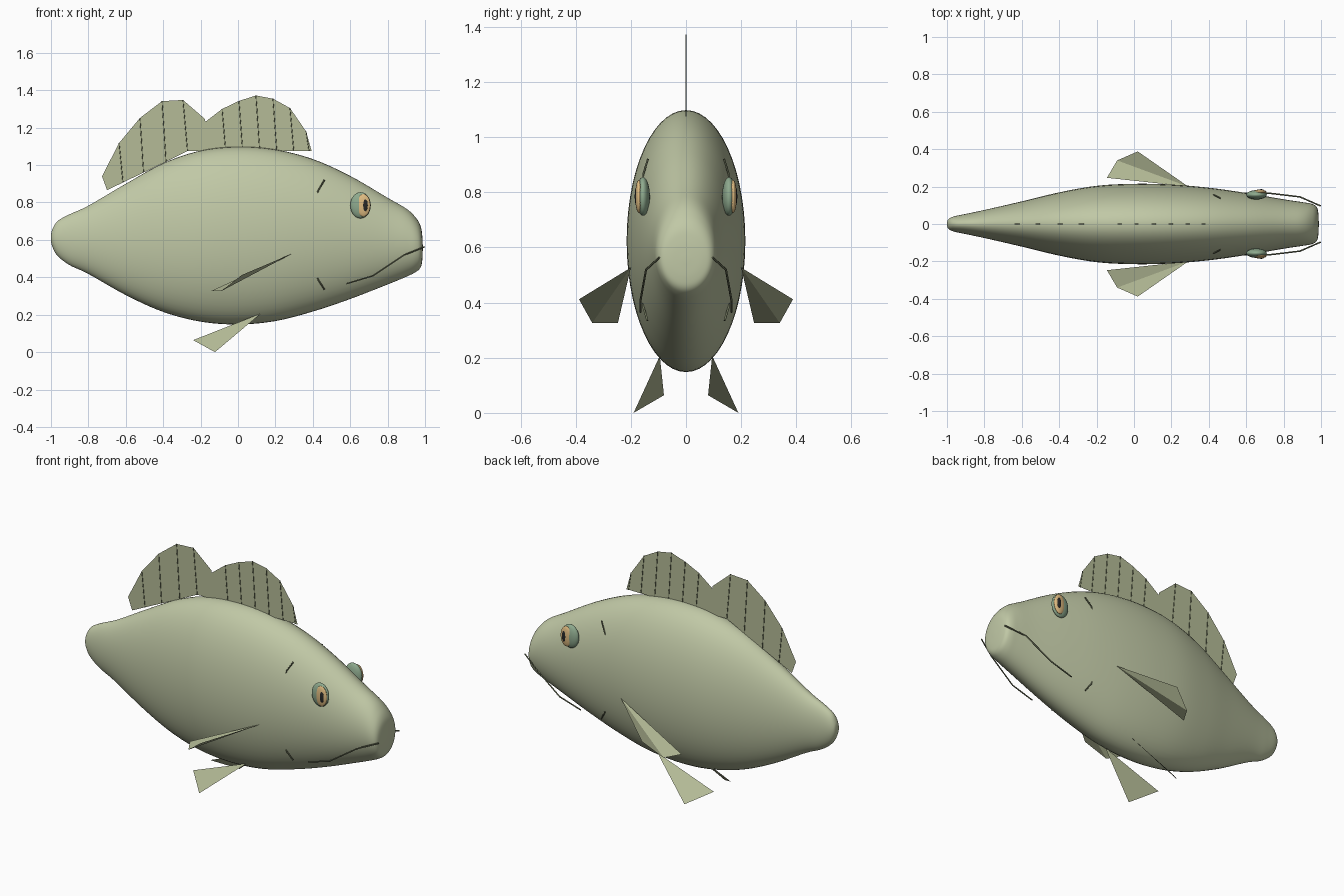
import bpy, bmesh, math
from mathutils import Vector

if "Cube" in bpy.data.objects:
    bpy.data.objects.remove(bpy.data.objects["Cube"])


def material(name, r, g, b):
    m = bpy.data.materials.new(name)
    m.diffuse_color = (r, g, b, 1)
    m.use_nodes = True
    m.node_tree.nodes["Principled BSDF"].inputs["Base Color"].default_value = m.diffuse_color
    return m


SKIN = material("skin", 0.53, 0.58, 0.38)
FIN = material("fin", 0.46, 0.50, 0.31)
LID = material("eye_green", 0.27, 0.40, 0.27)
IRIS = material("iris_orange", 0.74, 0.50, 0.22)
BLACK = material("pupil_black", 0.02, 0.02, 0.02)
DARK = material("dark_line", 0.15, 0.17, 0.10)


def mesh_object(name, verts, faces, mat, smooth=False):
    me = bpy.data.meshes.new(name)
    me.from_pydata(verts, [], faces)
    bm = bmesh.new()
    bm.from_mesh(me)
    bmesh.ops.recalc_face_normals(bm, faces=bm.faces)
    bm.to_mesh(me)
    bm.free()
    if smooth:
        me.shade_smooth()
    me.materials.append(mat)
    ob = bpy.data.objects.new(name, me)
    bpy.context.collection.objects.link(ob)
    return ob


def line(name, paths, radius=0.004):
    cu = bpy.data.curves.new(name, 'CURVE')
    cu.dimensions = '3D'
    cu.bevel_depth = radius
    cu.bevel_resolution = 1
    cu.use_fill_caps = True
    for pts in paths:
        sp = cu.splines.new('POLY')
        sp.points.add(len(pts) - 1)
        for p, co in zip(sp.points, pts):
            p.co = (*co, 1)
    cu.materials.append(DARK)
    ob = bpy.data.objects.new(name, cu)
    bpy.context.collection.objects.link(ob)


def ellipsoid(name, loc, size, mat):
    bpy.ops.mesh.primitive_uv_sphere_add(segments=32, ring_count=16, location=loc)
    ob = bpy.context.object
    ob.name = name
    ob.scale = size
    ob.data.shade_smooth()
    ob.data.materials.append(mat)


def smooth_rows(rows, steps):
    # Catmull-Rom through the key sections
    rows = [Vector(r) for r in rows]
    out = []
    for i in range(len(rows) - 1):
        a, b, c, d = rows[max(i - 1, 0)], rows[i], rows[i + 1], rows[min(i + 2, len(rows) - 1)]
        for k in range(steps):
            t = k / steps
            out.append(0.5 * (2 * b + (c - a) * t + (2 * a - 5 * b + 4 * c - d) * t * t
                              + (3 * b - a - 3 * c + d) * t ** 3))
    return out + [rows[-1]]


# Body: elliptical sections (x, top, bottom, half width)
sections = [
    (-1.0, 0.62, 0.60, 0.006), (-0.993, 0.655, 0.565, 0.025), (-0.965, 0.70, 0.515, 0.04),
    (-0.90, 0.737, 0.465, 0.054), (-0.80, 0.783, 0.418, 0.075), (-0.60, 0.90, 0.305, 0.121),
    (-0.40, 1.01, 0.215, 0.169), (-0.20, 1.077, 0.163, 0.204), (0.0, 1.098, 0.148, 0.215),
    (0.20, 1.083, 0.166, 0.211), (0.40, 1.032, 0.217, 0.194), (0.60, 0.942, 0.284, 0.166),
    (0.80, 0.825, 0.362, 0.132), (0.90, 0.767, 0.403, 0.117), (0.95, 0.72, 0.428, 0.108),
    (0.976, 0.675, 0.452, 0.092), (0.985, 0.625, 0.49, 0.062), (0.988, 0.57, 0.545, 0.012)]
N = 56
rings = smooth_rows(sections, 6)
verts, faces = [], []
for x, top, bot, w in rings:
    for k in range(N):
        a = 2 * math.pi * k / N
        verts.append((x, w * math.cos(a), (top + bot) / 2 + (top - bot) / 2 * math.sin(a)))
for i in range(len(rings) - 1):
    for k in range(N):
        j = (k + 1) % N
        faces.append((i * N + k, i * N + j, (i + 1) * N + j, (i + 1) * N + k))
faces += [tuple(range(N)), tuple(range(len(verts) - N, len(verts)))]
mesh_object("body", verts, faces, SKIN, True)

# Dorsal fins: (tip x, tip z, base x, base z) for each ray
fins = {
    "rear_dorsal_fin": [
        (-0.727, 0.94, -0.70, 0.866), (-0.636, 1.118, -0.615, 0.907), (-0.524, 1.252, -0.505, 0.96),
        (-0.406, 1.342, -0.385, 1.018), (-0.294, 1.348, -0.27, 1.075), (-0.176, 1.246, -0.16, 1.075)],
    "front_dorsal_fin": [
        (-0.176, 1.23, -0.16, 1.075), (-0.085, 1.30, -0.066, 1.075), (0.005, 1.343, 0.025, 1.075),
        (0.096, 1.372, 0.116, 1.075), (0.187, 1.355, 0.207, 1.075), (0.278, 1.305, 0.298, 1.075),
        (0.364, 1.18, 0.38, 1.075), (0.394, 1.075, 0.39, 1.074)]}
for name, rays in fins.items():
    v = [p for tx, tz, bx, bz in rays for p in ((tx, 0, tz), (bx, 0, bz))]
    f = [(2 * i, 2 * i + 1, 2 * i + 3, 2 * i + 2) for i in range(len(rays) - 1)]
    mesh_object(name, v, f, FIN)
    line(name + "_rays", [((tx, 0, tz), (bx, 0, bz)) for tx, tz, bx, bz in rays[1:-1]], 0.0025)

for s, side in ((-1, "right"), (1, "left")):
    def m(*pts):
        return [(x, s * y, z) for x, y, z in pts]

    # Paired fins
    mesh_object(side + "_pectoral_fin",
                m((0.29, 0.20, 0.527), (0.02, 0.388, 0.412), (-0.09, 0.34, 0.326), (-0.145, 0.247, 0.326)),
                [(0, 1, 2), (0, 2, 3)], FIN)
    mesh_object(side + "_pelvic_fin",
                m((0.123, 0.095, 0.207), (-0.24, 0.08, 0.064), (-0.123, 0.19, 0.0)), [(0, 1, 2)], FIN)
    # Eye
    ellipsoid(side + "_eye", (0.655, s * 0.156, 0.785), (0.055, 0.025, 0.07), LID)
    ellipsoid(side + "_iris", (0.671, s * 0.171, 0.785), (0.037, 0.013, 0.06), IRIS)
    ellipsoid(side + "_pupil", (0.68, s * 0.180, 0.785), (0.014, 0.006, 0.033), BLACK)
    # Mouth and gill lines
    line(side + "_mouth", [m((0.997, 0.097, 0.563), (0.887, 0.145, 0.519),
                             (0.72, 0.165, 0.408), (0.58, 0.165, 0.366))])
    line(side + "_gill", [m((0.462, 0.138, 0.92), (0.43, 0.155, 0.866), (0.39, 0.15, 0.76),
                            (0.38, 0.15, 0.625), (0.39, 0.15, 0.49), (0.43, 0.155, 0.385),
                            (0.462, 0.14, 0.335))])
